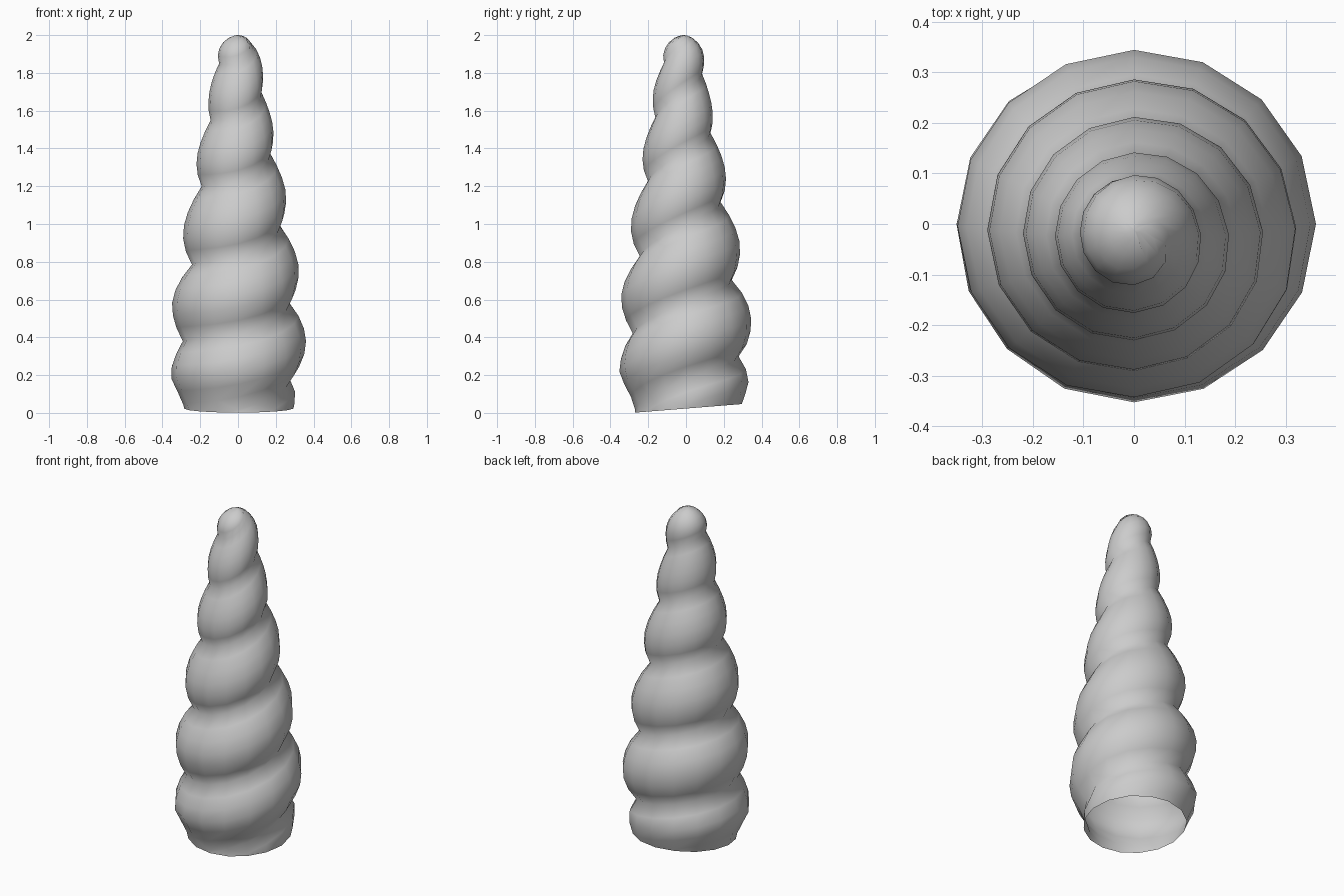
import bpy, bmesh
from math import sin, cos, pi
from mathutils import Vector

cube = bpy.data.objects.get("Cube")
if cube:
    bpy.data.objects.remove(cube, do_unlink=True)

SIDES = 16          # segments per turn
ROWS = 6            # rows across one coil
START, END = -2, 5  # turns, counted from the -x side


def lerp_table(table, x):
    """Piecewise linear lookup that extends its end slopes."""
    for (x0, y0), (x1, y1) in zip(table, table[1:]):
        if x <= x1 or (x1, y1) == table[-1]:
            return y0 + (y1 - y0) * (x - x0) / (x1 - x0)


# Height of the groove per turn; groove radius, ridge radius and sideways lean by height
groove_height = [(0, .38), (1, .785), (2, 1.2), (3, 1.55), (4, 1.85), (5, 2.1)]
groove_radius = [(0, .275), (.2, .275), (.38, .292), (.6, .268), (.8, .242), (1.2, .192),
                 (1.55, .145), (1.85, .1), (2.1, .095)]
ridge_radius = [(0, .29), (.06, .305), (.2, .36), (.4, .36), (.6, .348), (.94, .296),
                (1.35, .219), (1.62, .165), (1.9, .117), (2.1, .11)]
lean_y = [(0, 0), (.4, 0), (.9, -.012), (1.7, -.025), (2, -.012)]


def surface_point(turn, f):
    """Point on the coil that starts at this turn, f of the way up it."""
    angle = pi + turn * 2 * pi
    low, high = lerp_table(groove_height, turn), lerp_table(groove_height, turn + 1)
    z = low + (high - low) * f + .04 * sin(angle) - .02 * sin(angle) ** 2
    inner, outer = lerp_table(groove_radius, z), lerp_table(ridge_radius, z)
    swell = min(1, max(0, (turn + 1.75) * 4))      # the first coil grows from nothing
    r = inner + (outer - inner) * swell * sin(pi * f) ** .85
    if z > 1.86:                                   # rounded tip
        a = min((z - 1.86) / .14, pi / 2)
        z, r = 1.86 + .14 * sin(a), r * cos(a)
    return Vector((r * cos(angle), r * sin(angle) * .98 + lerp_table(lean_y, z), z))


# Horn: one long coiled strip, joined to itself along the groove
bm = bmesh.new()
grid = [[bm.verts.new(surface_point(START + s / SIDES, k / ROWS)) for k in range(ROWS + 1)]
        for s in range((END - START) * SIDES + 1)]
for a, b in zip(grid, grid[1:]):
    for k in range(ROWS):
        bm.faces.new((a[k], b[k], b[k + 1], a[k + 1]))
bmesh.ops.remove_doubles(bm, verts=bm.verts, dist=.002)

# Open, slightly tilted base
bmesh.ops.bisect_plane(bm, geom=bm.verts[:] + bm.edges[:] + bm.faces[:], dist=.0001,
                       plane_co=(0, 0, .023), plane_no=(0, -.08, 1), clear_inner=True)
bmesh.ops.recalc_face_normals(bm, faces=bm.faces)
mesh = bpy.data.meshes.new("spiral_horn")
bm.to_mesh(mesh)
bm.free()
horn = bpy.data.objects.new("spiral_horn", mesh)
bpy.context.collection.objects.link(horn)
mesh.shade_smooth()

# Grey colour
grey = bpy.data.materials.new("grey")
grey.use_nodes = True
grey.diffuse_color = (.6, .6, .6, 1)
grey.node_tree.nodes["Principled BSDF"].inputs["Base Color"].default_value = (.6, .6, .6, 1)
mesh.materials.append(grey)
